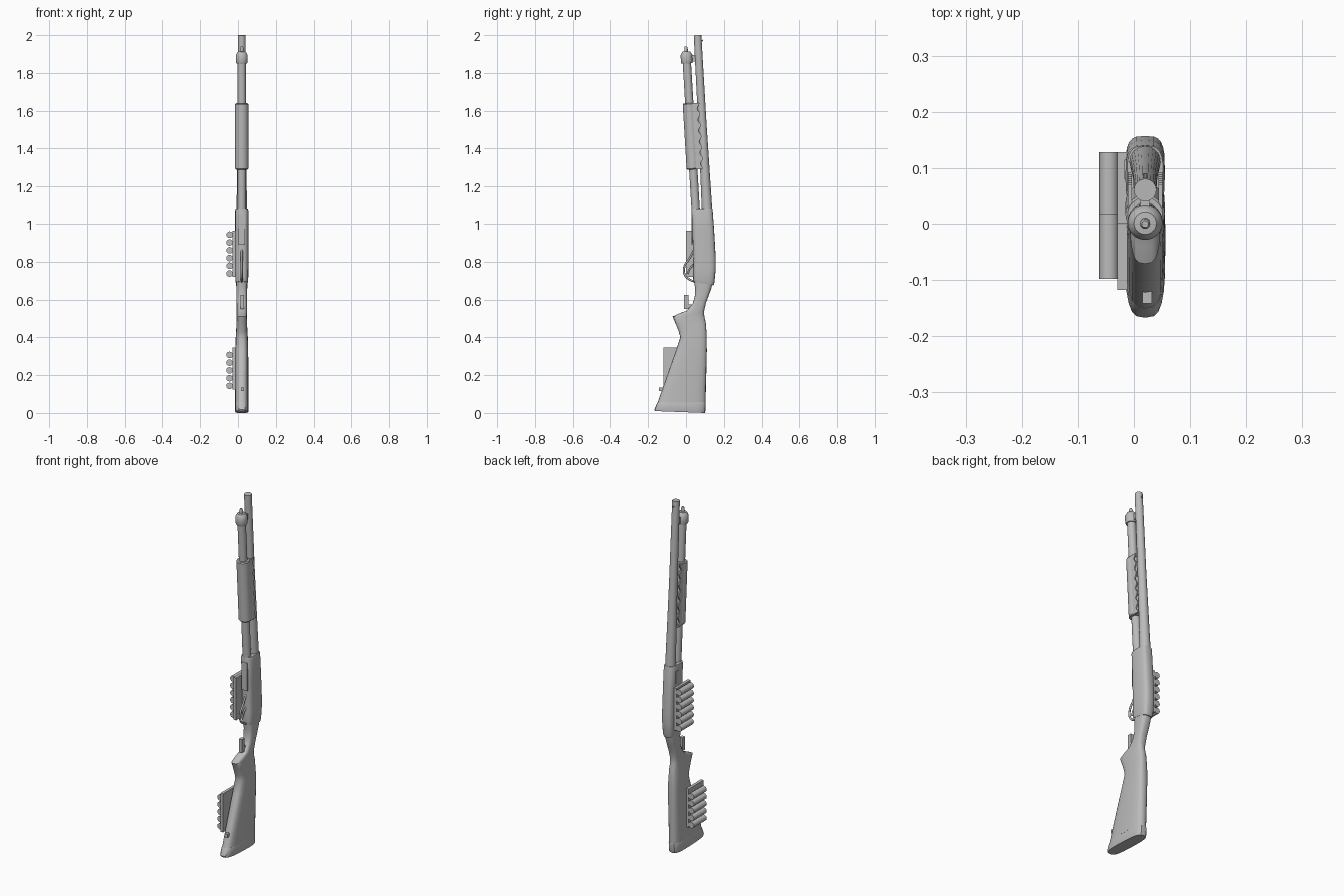
import bpy, bmesh, math
from mathutils import Vector

cube = bpy.data.objects.get("Cube")
if cube:
    bpy.data.objects.remove(cube)

mat = bpy.data.materials.new("plain grey")
mat.use_nodes = True
GREY = (0.5, 0.5, 0.5, 1)
mat.diffuse_color = GREY
mat.node_tree.nodes["Principled BSDF"].inputs["Base Color"].default_value = GREY

CX = 0.02  # centre plane of the long gun


def finish(name, bm, angle=35):
    bmesh.ops.recalc_face_normals(bm, faces=bm.faces)
    mesh = bpy.data.meshes.new(name)
    bm.to_mesh(mesh)
    bm.free()
    mesh.materials.append(mat)
    ob = bpy.data.objects.new(name, mesh)
    bpy.context.collection.objects.link(ob)
    bpy.ops.object.select_all(action='DESELECT')
    ob.select_set(True)
    bpy.context.view_layer.objects.active = ob
    bpy.ops.object.shade_smooth_by_angle(angle=math.radians(angle))
    return ob


def skin(bm, rings):
    rows = [[bm.verts.new(p) for p in ring] for ring in rings]
    n = len(rows[0])
    for a, b in zip(rows, rows[1:]):
        for i in range(n):
            j = (i + 1) % n
            bm.faces.new((a[i], a[j], b[j], b[i]))
    bm.faces.new(rows[0])
    bm.faces.new(rows[-1])


def loft(name, sections, power, shear_at=None, n=24):
    """Stack rounded sections given as z, front y, back y, half width, tilt."""
    rings = []
    for z, y0, y1, hw, tilt in sections:
        ring = []
        for i in range(n):
            a = math.tau * i / n
            c, s = math.cos(a), math.sin(a)
            u = math.copysign(abs(c) ** power, c)
            v = math.copysign(abs(s) ** power, s)
            ring.append((CX + hw * u, (y0 + y1) / 2 + (y1 - y0) / 2 * v, z + tilt * v))
        rings.append(ring)
    bm = bmesh.new()
    skin(bm, rings)
    return finish(name, bm)


def turned(name, start, end, profile, n=24):
    """Turned part along an axis; the profile is (fraction, radius)."""
    start, end = Vector(start), Vector(end)
    axis = end - start
    q = axis.to_track_quat('Z', 'Y')
    rings = []
    for t, r in profile:
        rings.append([start + axis * t + q @ Vector((r * math.cos(math.tau * i / n),
                      r * math.sin(math.tau * i / n), 0)) for i in range(n)])
    bm = bmesh.new()
    skin(bm, rings)
    return finish(name, bm)


def slab(name, outline, x0, x1):
    """Side outline in (y, z) extruded across x."""
    bm = bmesh.new()
    skin(bm, [[(x, y, z) for y, z in outline] for x in (x0, x1)])
    return finish(name, bm)


def box(name, x0, x1, y0, y1, z0, z1):
    return slab(name, [(y0, z0), (y1, z0), (y1, z1), (y0, z1)], x0, x1)


def strip(name, points, depth):
    cu = bpy.data.curves.new(name, 'CURVE')
    cu.dimensions = '3D'
    cu.bevel_depth, cu.bevel_resolution, cu.use_fill_caps = depth, 2, True
    sp = cu.splines.new('BEZIER')
    sp.bezier_points.add(len(points) - 1)
    for bp, (y, z) in zip(sp.bezier_points, points):
        bp.co = (CX, y, z)
        bp.handle_left_type = bp.handle_right_type = 'AUTO'
    cu.resolution_u = 6
    cu.materials.append(mat)
    ob = bpy.data.objects.new(name, cu)
    bpy.context.collection.objects.link(ob)
    bpy.ops.object.select_all(action='DESELECT')
    ob.select_set(True)
    bpy.context.view_layer.objects.active = ob
    bpy.ops.object.convert(target='MESH')


def tube_y(z):
    return 0.003 + (1.88 - z) * 0.06


def on_tube(z):
    return (CX, tube_y(z), z)


# barrel and its bead
turned("barrel", (CX, 0.112, 1.06), (CX, 0.061, 2.0),
       [(0, 0.028), (0.15, 0.026), (0.5, 0.022), (1, 0.02)])
turned("front_bead", (CX, 0.078, 1.97), (CX, 0.09, 1.972), [(0, 0.004), (1, 0.004)], 10)

# magazine tube, cap and clamp
turned("magazine_tube", on_tube(1.06), on_tube(1.87), [(0, 0.022), (1, 0.022)])
turned("tube_cap", on_tube(1.85), on_tube(1.94),
       [(0, 0.028), (0.08, 0.031), (0.5, 0.031), (0.62, 0.025), (0.7, 0.02),
        (0.71, 0.009), (0.92, 0.009), (1, 0.006)])
box("barrel_clamp", CX - 0.008, CX + 0.008, 0.02, 0.055, 1.86, 1.895)

# sliding fore-end with scalloped side rails
turned("fore_end", on_tube(1.29), on_tube(1.64),
       [(0, 0.031), (0.015, 0.035), (0.985, 0.035), (1, 0.031)])
steps = 48
wave = []
for i in range(steps + 1):
    z = 1.29 + 0.35 * i / steps
    wave.append((tube_y(z) + 0.047 + 0.007 * math.cos(math.tau * 6 * i / steps), z))
rail = [(tube_y(1.64), 1.64), (tube_y(1.29), 1.29)] + wave
for side, label in ((-1, "right"), (1, "left")):
    slab("fore_end_rail_" + label, rail, CX + side * 0.024, CX + side * 0.031)

# receiver
loft("receiver", [
    (0.685, 0.040, 0.145, 0.030, -0.010), (0.70, 0.038, 0.150, 0.034, -0.010),
    (0.76, 0.038, 0.157, 0.035, 0), (0.82, 0.038, 0.157, 0.035, 0),
    (0.96, 0.034, 0.149, 0.035, 0), (1.07, 0.029, 0.141, 0.035, 0),
    (1.08, 0.031, 0.139, 0.032, 0)], 0.6)
box("loading_port", CX - 0.018, CX + 0.018, 0.028, 0.035, 0.89, 1.05)
box("ejection_port", CX - 0.037, CX - 0.033, 0.08, 0.115, 0.98, 1.05)

# trigger group
strip("trigger_guard", [(0.045, 0.87), (0.02, 0.82), (-0.008, 0.775),
                        (-0.006, 0.73), (0.02, 0.705), (0.045, 0.695)], 0.0055)
strip("trigger", [(0.045, 0.79), (0.022, 0.765), (0.008, 0.735)], 0.005)
box("grip_tab", CX - 0.008, CX + 0.012, -0.01, 0.014, 0.55, 0.625)
box("tab_link", CX - 0.006, CX + 0.008, 0.0, 0.05, 0.555, 0.575)

# stock with thumb spur, and butt pad
loft("stock", [
    (0.055, -0.150, 0.103, 0.035, 0), (0.20, -0.099, 0.107, 0.035, 0),
    (0.33, -0.053, 0.110, 0.034, 0), (0.40, -0.030, 0.109, 0.032, 0),
    (0.43, -0.038, 0.108, 0.030, 0), (0.475, -0.056, 0.105, 0.028, 0),
    (0.51, -0.071, 0.097, 0.027, 0), (0.525, -0.040, 0.096, 0.027, 0),
    (0.54, 0.003, 0.096, 0.027, 0), (0.58, 0.036, 0.105, 0.027, 0),
    (0.62, 0.047, 0.120, 0.028, 0), (0.66, 0.048, 0.134, 0.029, 0),
    (0.70, 0.042, 0.142, 0.030, 0)], 0.65)
loft("butt_pad", [
    (0.005, -0.165, 0.099, 0.034, -0.005), (0.012, -0.167, 0.102, 0.036, -0.005),
    (0.050, -0.153, 0.104, 0.036, -0.002), (0.057, -0.150, 0.103, 0.034, 0)], 0.6)
box("sling_stud", CX - 0.005, CX + 0.012, -0.142, -0.10, 0.115, 0.135)


# side carriers with spare rounds
def carrier(name, count, z_first, y0, y1, plate_y, z0, z1):
    box(name + "_plate", -0.029, -0.012, plate_y, y1, z0, z1)
    for i in range(count):
        z = z_first + i * 0.041
        turned(f"{name}_round_{i + 1}", (-0.0445, y0, z), (-0.0445, y1, z),
               [(0, 0.0175), (1, 0.0175)], 12)


carrier("receiver_carrier", 6, 0.737, 0.017, 0.128, 0.0, 0.72, 0.962)
carrier("stock_carrier", 5, 0.143, -0.098, 0.017, -0.118, 0.125, 0.345)
